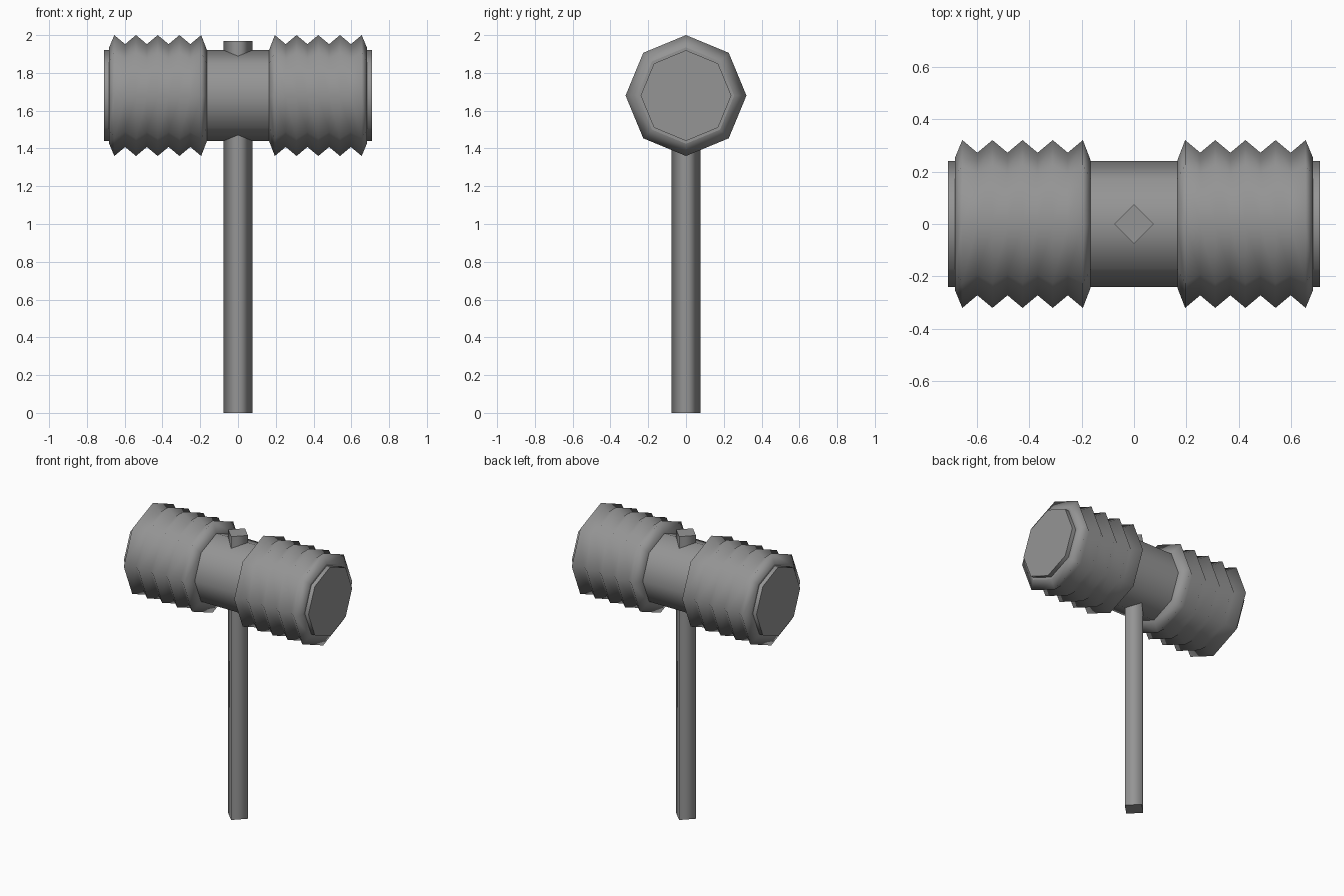
import bpy
import bmesh
from math import cos, sin, tau

cube = bpy.data.objects.get("Cube")
if cube:
    bpy.data.objects.remove(cube, do_unlink=True)

grey = bpy.data.materials.new("plain_grey")
grey.use_nodes = True
GREY = (0.3, 0.3, 0.3, 1)
grey.diffuse_color = GREY
grey.node_tree.nodes["Principled BSDF"].inputs["Base Color"].default_value = GREY

HEAD_Z = 1.68


def lathe(name, profile, sides, axis, z=0):
    """Sweep (position, radius) rings along an axis, smooth sides and flat caps."""
    bm = bmesh.new()
    rings = []
    for pos, r in profile:
        ring = []
        for i in range(sides):
            a, b = r * cos(tau * i / sides), r * sin(tau * i / sides)
            ring.append(bm.verts.new((pos, a, b) if axis == "x" else (a, b, pos)))
        rings.append(ring)
    for lower, upper in zip(rings, rings[1:]):
        for i in range(sides):
            j = (i + 1) % sides
            bm.faces.new((lower[i], lower[j], upper[j], upper[i])).smooth = True
    bm.faces.new(rings[0])
    bm.faces.new(rings[-1])
    bmesh.ops.recalc_face_normals(bm, faces=bm.faces)
    mesh = bpy.data.meshes.new(name)
    bm.to_mesh(mesh)
    bm.free()
    mesh.materials.append(grey)
    obj = bpy.data.objects.new(name, mesh)
    obj.location.z = z
    bpy.context.collection.objects.link(obj)
    return obj


# Square handle passing through the head
lathe("handle", [(0, 0.076), (1.97, 0.076)], 4, "z")

# Octagonal core of the head
lathe("head_core", [(-0.71, 0.24), (0.71, 0.24)], 8, "x", HEAD_Z)

# Ribbed collars: five ridges with shallow valleys between
ribs = [(0.165, 0.242)]
for i in range(5):
    ridge = 0.195 + 0.115 * i
    ribs.append((ridge, 0.32))
    if i < 4:
        ribs.append((ridge + 0.0575, 0.272))
ribs.append((0.682, 0.255))
for side, sign in (("left", 1), ("right", -1)):
    lathe(side + "_ribbed_collar", [(sign * x, r) for x, r in ribs], 8, "x", HEAD_Z)
